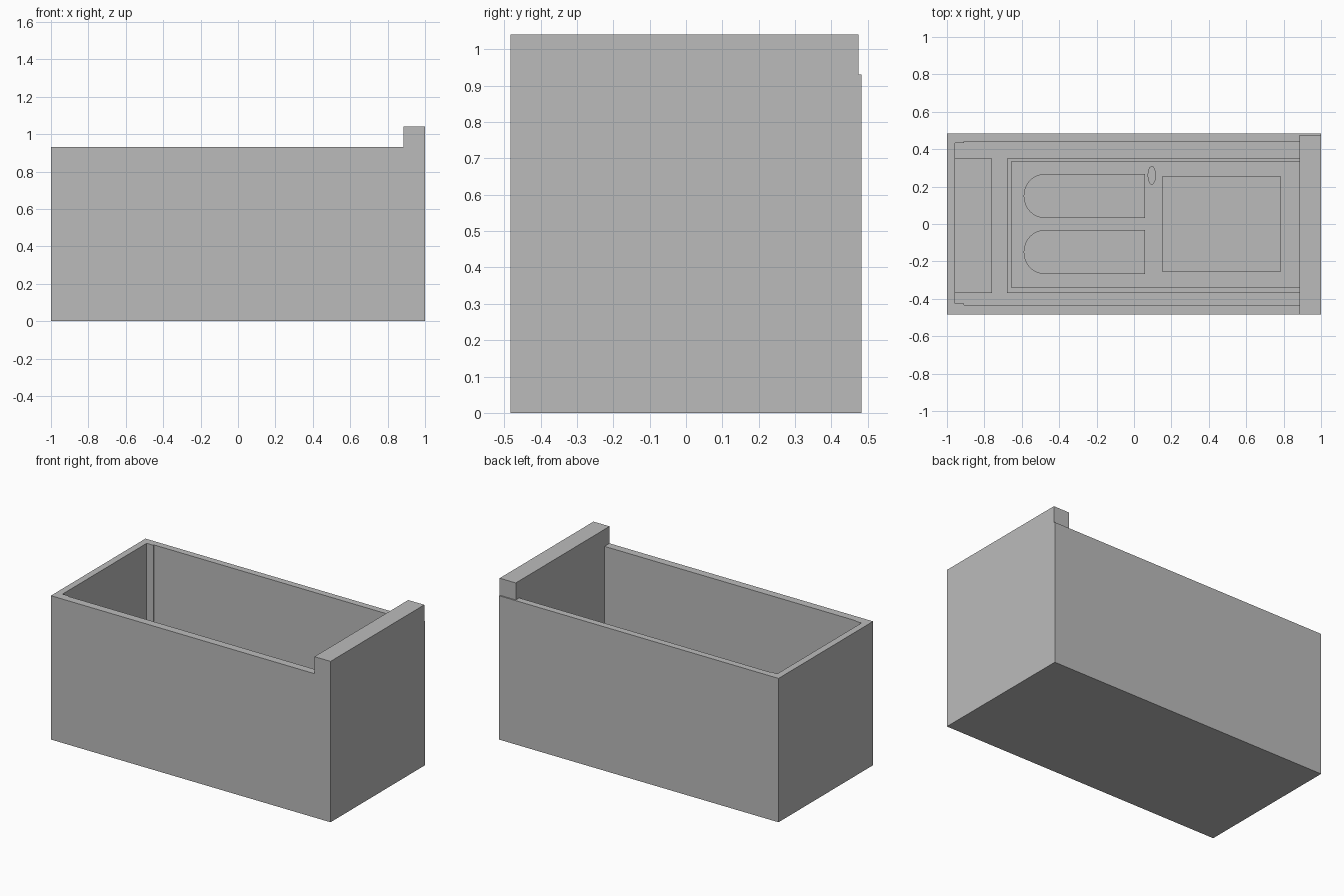
import bpy, bmesh, math

cube = bpy.data.objects.get("Cube")
if cube:
    bpy.data.objects.remove(cube, do_unlink=True)

grey = bpy.data.materials.new("plain grey")
grey.use_nodes = True
GREY = (0.5, 0.5, 0.5, 1)
grey.diffuse_color = GREY
grey.node_tree.nodes["Principled BSDF"].inputs["Base Color"].default_value = GREY


def prism(name, outline, z0, z1):
    """Extrude a flat outline from z0 up to z1."""
    bm = bmesh.new()
    base = bm.faces.new([bm.verts.new((x, y, z0)) for x, y in outline])
    top = bmesh.ops.extrude_face_region(bm, geom=[base])["geom"]
    verts = [v for v in top if isinstance(v, bmesh.types.BMVert)]
    bmesh.ops.translate(bm, vec=(0, 0, z1 - z0), verts=verts)
    bmesh.ops.recalc_face_normals(bm, faces=bm.faces)
    mesh = bpy.data.meshes.new(name)
    bm.to_mesh(mesh)
    bm.free()
    mesh.materials.append(grey)
    obj = bpy.data.objects.new(name, mesh)
    bpy.context.collection.objects.link(obj)
    return obj


def box(name, x0, x1, y0, y1, z0, z1):
    return prism(name, [(x0, y0), (x1, y0), (x1, y1), (x0, y1)], z0, z1)


def arc(cx, cy, rx, ry, start, end, steps):
    angles = [math.radians(start + (end - start) * i / steps) for i in range(steps + 1)]
    return [(cx + rx * math.cos(a), cy + ry * math.sin(a)) for a in angles]


WALL_TOP = 0.93
FLOOR = 0.02
DECK = 0.12

# Outer shell: floor, three low walls and the raised end block
box("floor", -1, 1, -0.483, 0.483, 0, FLOOR)
box("back_wall", -1, 1, 0.44, 0.483, FLOOR, WALL_TOP)
box("front_wall", -1, 0.885, -0.483, -0.432, FLOOR, WALL_TOP)
box("right_wall", -1, -0.957, -0.432, 0.44, FLOOR, WALL_TOP)
prism("end_block", [(0.885, -0.483), (1, -0.483), (1, 0.475), (0.885, 0.475)], WALL_TOP, 1.04)
box("end_block_base", 0.885, 1, -0.483, 0.44, FLOOR, WALL_TOP)

# Shallow corner strips inside the right end
for side, y0, y1 in (("back", 0.434, 0.44), ("front", -0.432, -0.426)):
    box(side + "_corner_strip", -0.957, -0.91, y0, y1, FLOOR, WALL_TOP)

# Step against the right wall
box("step", -0.957, -0.76, -0.37, 0.35, FLOOR, 0.1)

# Raised deck with a thin rim on three sides
box("deck", -0.68, 0.885, -0.37, 0.35, FLOOR, DECK)
box("deck_rim_back", -0.68, 0.885, 0.335, 0.35, DECK, DECK + 0.03)
box("deck_rim_front", -0.68, 0.885, -0.37, -0.34, DECK, DECK + 0.03)
box("deck_rim_end", -0.68, -0.655, -0.34, 0.335, DECK, DECK + 0.03)

# Pads on the deck: two with a rounded end, one square-cornered, one small knob
for side, cy in (("back", 0.15), ("front", -0.15)):
    rounded = arc(-0.48, cy, 0.11, 0.117, 90, 270, 16)
    prism(side + "_rounded_pad", rounded + [(0.06, cy - 0.117), (0.06, cy + 0.117)],
          DECK, DECK + 0.03)
box("square_pad", 0.15, 0.785, -0.255, 0.255, DECK, DECK + 0.03)
prism("oval_knob", arc(0.095, 0.26, 0.022, 0.05, 0, 345, 23), DECK, DECK + 0.03)
